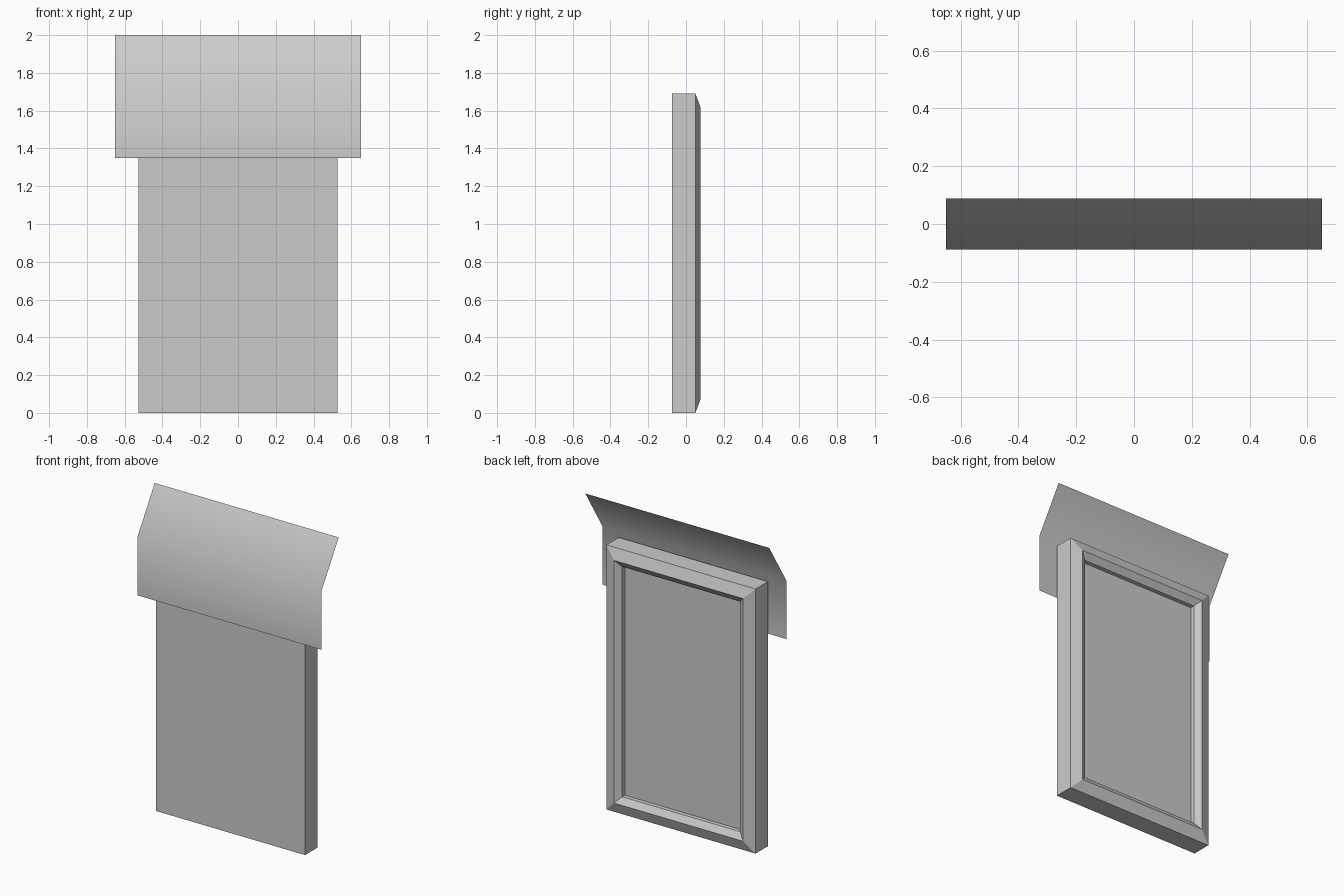
import bpy, bmesh

if "Cube" in bpy.data.objects:
    bpy.data.objects.remove(bpy.data.objects["Cube"])

HALF_W, HEIGHT = 0.527, 1.69


def finish(bm, name, smooth=False):
    mesh = bpy.data.meshes.new(name)
    bm.to_mesh(mesh)
    bm.free()
    for p in mesh.polygons:
        p.use_smooth = smooth
    obj = bpy.data.objects.new(name, mesh)
    bpy.context.collection.objects.link(obj)
    return obj


def rect(bm, inset, y):
    """Rectangle ring of the frame, moved in by inset at depth y."""
    x, z0, z1 = HALF_W - inset, inset, HEIGHT - inset
    return [bm.verts.new(c) for c in ((-x, y, z0), (x, y, z0), (x, y, z1), (-x, y, z1))]


# Frame: flat front board, side walls, raised moulding and recess wall at the back
profile = [(0, -0.075), (0, 0.05), (0.07, 0.076), (0.11, 0.049), (0.11, 0.022)]
bm = bmesh.new()
rings = [rect(bm, i, y) for i, y in profile]
bm.faces.new(rings[0])
for a, b in zip(rings, rings[1:]):
    for i in range(4):
        j = (i + 1) % 4
        bm.faces.new((a[j], a[i], b[i], b[j]))
finish(bm, "frame")

# Recessed panel seen from the back
bm = bmesh.new()
bm.faces.new(list(reversed(rect(bm, 0.11, 0.022))))
finish(bm, "recessed_panel")

# Thin cloth sheet: hangs straight in front, leans back above the frame
bm = bmesh.new()
rows = [[bm.verts.new((x, y, z)) for x in (-0.65, 0.65)]
        for y, z in ((-0.088, 1.35), (-0.088, 1.72), (0.088, 2.0))]
for a, b in zip(rows, rows[1:]):
    bm.faces.new((a[0], a[1], b[1], b[0]))
finish(bm, "cloth_sheet", smooth=True)
